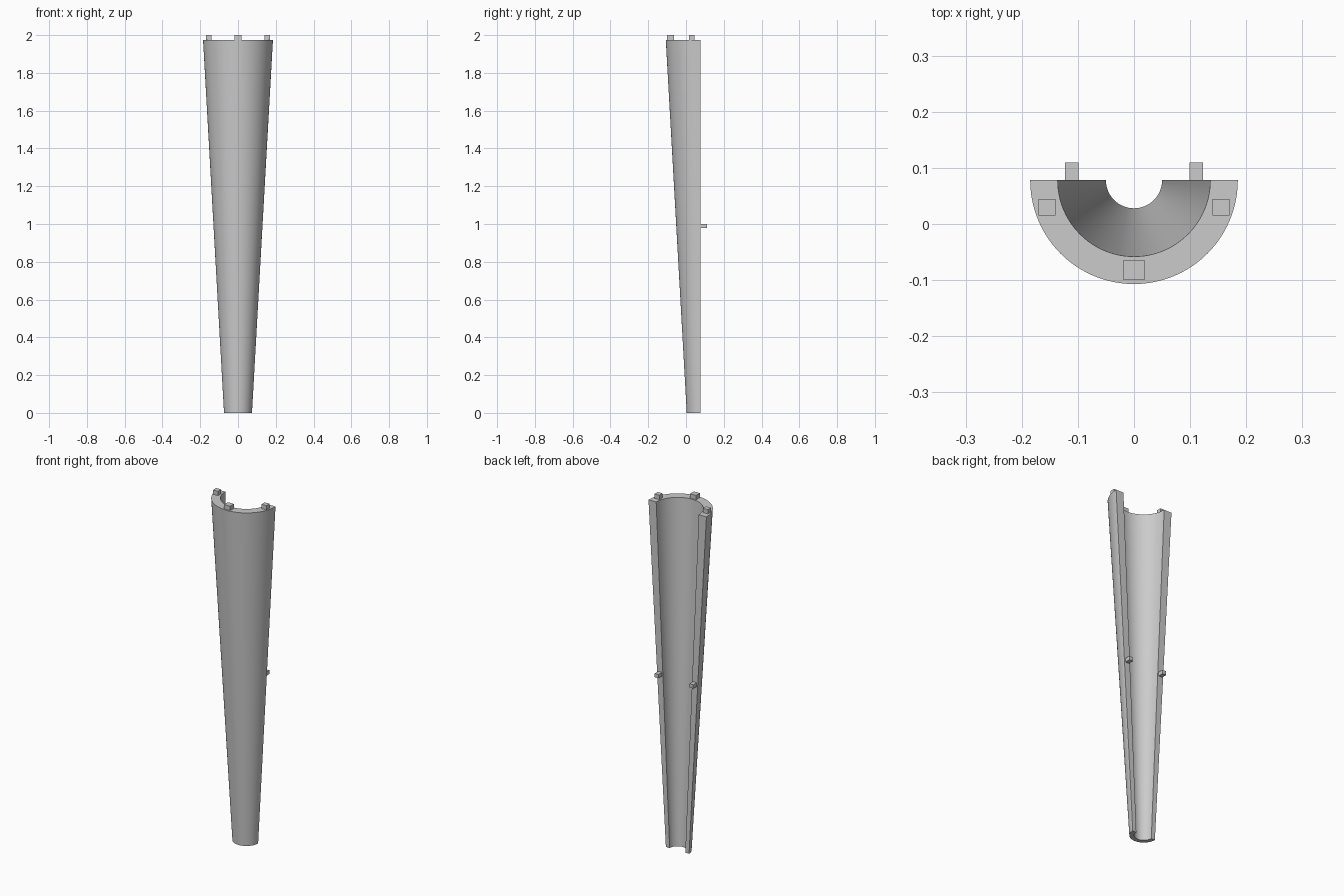
import bpy, bmesh, math

cube = bpy.data.objects.get("Cube")
if cube:
    bpy.data.objects.remove(cube, do_unlink=True)

BACK_Y = 0.078     # flat split plane, also the cone axis
RIM_Z = 1.975
SEGMENTS = 48

grey = bpy.data.materials.new("light grey")
grey.use_nodes = True
colour = (0.6, 0.6, 0.6, 1)
grey.diffuse_color = colour
grey.node_tree.nodes["Principled BSDF"].inputs["Base Color"].default_value = colour


def add_object(name, bm):
    bmesh.ops.recalc_face_normals(bm, faces=bm.faces)
    mesh = bpy.data.meshes.new(name)
    bm.to_mesh(mesh)
    bm.free()
    mesh.materials.append(grey)
    obj = bpy.data.objects.new(name, mesh)
    bpy.context.collection.objects.link(obj)
    return obj


def block(name, centre, size):
    bm = bmesh.new()
    bmesh.ops.create_cube(bm, size=1)
    bmesh.ops.scale(bm, vec=size, verts=bm.verts)
    bmesh.ops.translate(bm, vec=centre, verts=bm.verts)
    return add_object(name, bm)


# Tapered half shell: wall section swept half a turn around the axis
bm = bmesh.new()
section = [(0.05, 0), (0.074, 0), (0.185, RIM_Z), (0.136, RIM_Z)]
wall = bm.faces.new([bm.verts.new((r, BACK_Y, z)) for r, z in section])
end_cap = bmesh.ops.duplicate(bm, geom=[wall] + wall.edges[:] + wall.verts[:])
bmesh.ops.spin(bm, geom=wall.edges[:], cent=(0, BACK_Y, 0), axis=(0, 0, 1),
               angle=-math.pi, steps=SEGMENTS)
# Close the far end with the mirrored copy of the section
cap_verts = [v for v in end_cap["geom"] if isinstance(v, bmesh.types.BMVert)]
for v in cap_verts:
    v.co.x = -v.co.x
bmesh.ops.remove_doubles(bm, verts=bm.verts, dist=0.0005)
shell = add_object("half_cone_shell", bm)

bpy.ops.object.select_all(action='DESELECT')
shell.select_set(True)
bpy.context.view_layer.objects.active = shell
bpy.ops.object.shade_smooth_by_angle(angle=math.radians(30))

# Locating pegs on the rim and on the split faces
block("front_rim_peg", (0, -0.082, 1.985), (0.038, 0.035, 0.03))
for side, label in ((1, "left"), (-1, "right")):
    block(label + "_rim_peg", (side * 0.155, 0.03, 1.985), (0.031, 0.029, 0.03))
    block(label + "_joint_peg", (side * 0.111, 0.092, 0.99), (0.024, 0.036, 0.022))
